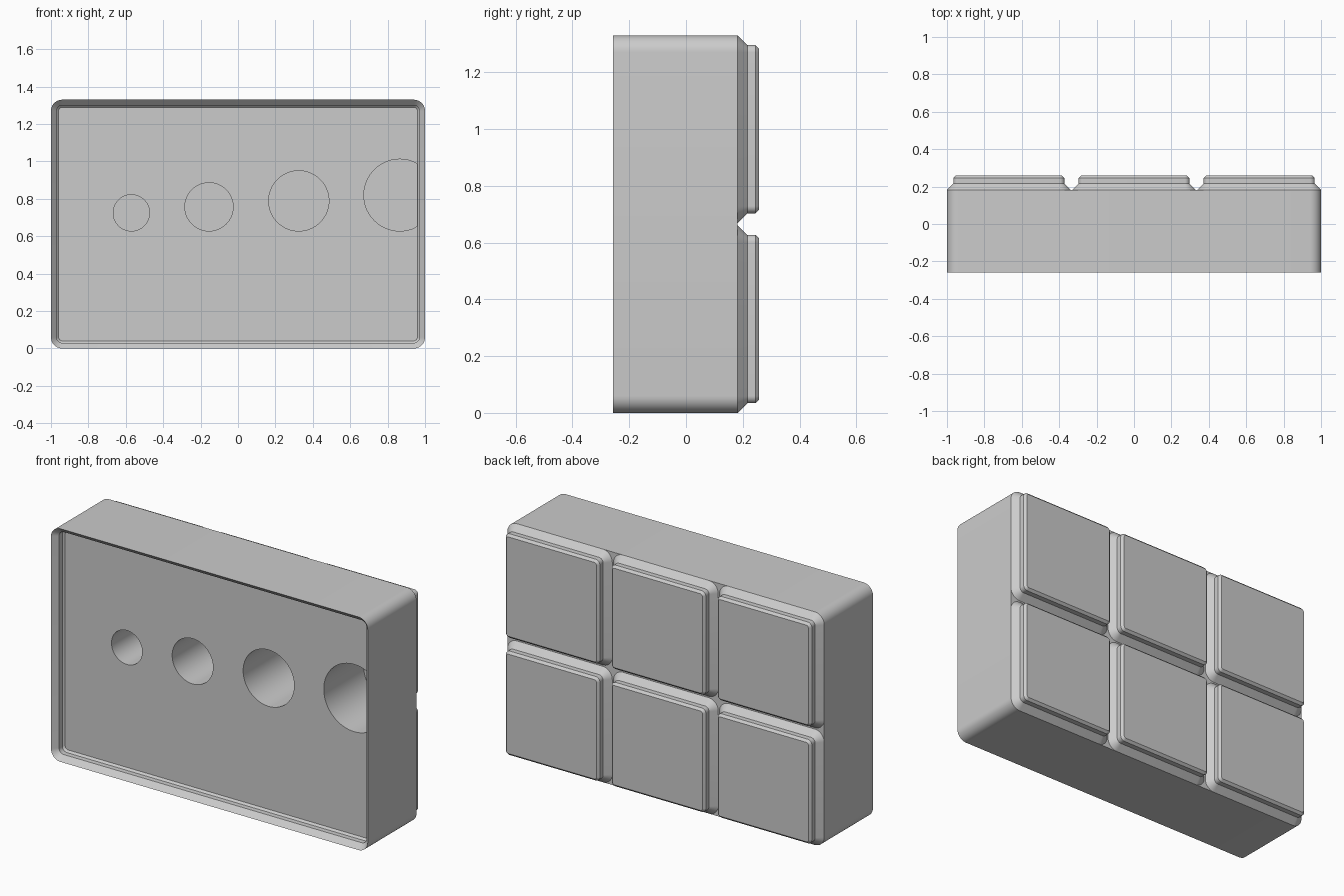
import bpy, bmesh, math

if "Cube" in bpy.data.objects:
    bpy.data.objects.remove(bpy.data.objects["Cube"])

SEG = 10          # segments per rounded corner
CZ = 0.665        # mid height
PITCH = 0.669     # foot spacing


def rounded_rect(cx, cz, hx, hz, r):
    pts = []
    for k, (sx, sz) in enumerate([(1, 1), (-1, 1), (-1, -1), (1, -1)]):
        for i in range(SEG + 1):
            a = math.pi / 2 * (k + i / SEG)
            pts.append((cx + sx * (hx - r) + r * math.cos(a),
                        cz + sz * (hz - r) + r * math.sin(a)))
    return pts


def loft(name, rings, cap_start=True):
    """rings: list of (y, outline points in x/z)"""
    bm = bmesh.new()
    loops = [[bm.verts.new((x, y, z)) for x, z in pts] for y, pts in rings]
    n = len(loops[0])
    for a, b in zip(loops, loops[1:]):
        for i in range(n):
            j = (i + 1) % n
            bm.faces.new((a[i], a[j], b[j], b[i]))
    if cap_start:
        bm.faces.new(loops[0][::-1])
    bm.faces.new(loops[-1])
    bmesh.ops.recalc_face_normals(bm, faces=bm.faces)
    if not cap_start and bm.faces[:] and max(bm.faces, key=lambda f: f.calc_area()).normal.y < 0:
        bmesh.ops.reverse_faces(bm, faces=bm.faces)
    me = bpy.data.meshes.new(name)
    bm.to_mesh(me)
    bm.free()
    ob = bpy.data.objects.new(name, me)
    bpy.context.collection.objects.link(ob)
    return ob


def activate(ob):
    bpy.ops.object.select_all(action='DESELECT')
    ob.select_set(True)
    bpy.context.view_layer.objects.active = ob


def inset_rings(cx, cz, hx, hz, profile):
    return [(y, rounded_rect(cx, cz, hx - d, hz - d, 0.06 - d)) for y, d in profile]


# Body block with the stepped stacking lip recessed into the front
body = loft("bin_body", inset_rings(0, CZ, 1.0, CZ, [
    (0.182, 0), (-0.258, 0), (-0.257, 0.001), (-0.228, 0.030),
    (-0.199, 0.030), (-0.188, 0.041)]))

# Row of round pockets growing in size; the last is clipped by the side wall
for x, r in [(-0.57, 0.097), (-0.155, 0.129), (0.325, 0.161), (0.865, 0.192)]:
    circle = [(min(x + r * math.cos(2 * math.pi * i / 72), 0.957),
               0.628 + r + r * math.sin(2 * math.pi * i / 72)) for i in range(72)]
    cutter = loft("pocket_cutter", [(-0.3, circle), (0.17, circle)])
    cutter.hide_render = True
    mod = body.modifiers.new("pocket", 'BOOLEAN')
    mod.operation = 'DIFFERENCE'
    mod.solver = 'EXACT'
    mod.object = cutter
    activate(body)
    bpy.ops.object.modifier_apply(modifier=mod.name)
    bpy.data.objects.remove(cutter, do_unlink=True)

# Grid of stepped feet on the back
parts = [body]
for i in (-1, 0, 1):
    for j in (-0.5, 0.5):
        parts.append(loft("foot", inset_rings(i * PITCH, CZ + j * PITCH, 0.331, 0.3305, [
            (0.182, 0), (0.216, 0.034), (0.245, 0.034), (0.258, 0.047)]), cap_start=False))

for ob in parts:
    activate(ob)
    bpy.ops.object.shade_smooth_by_angle(angle=math.radians(25))
